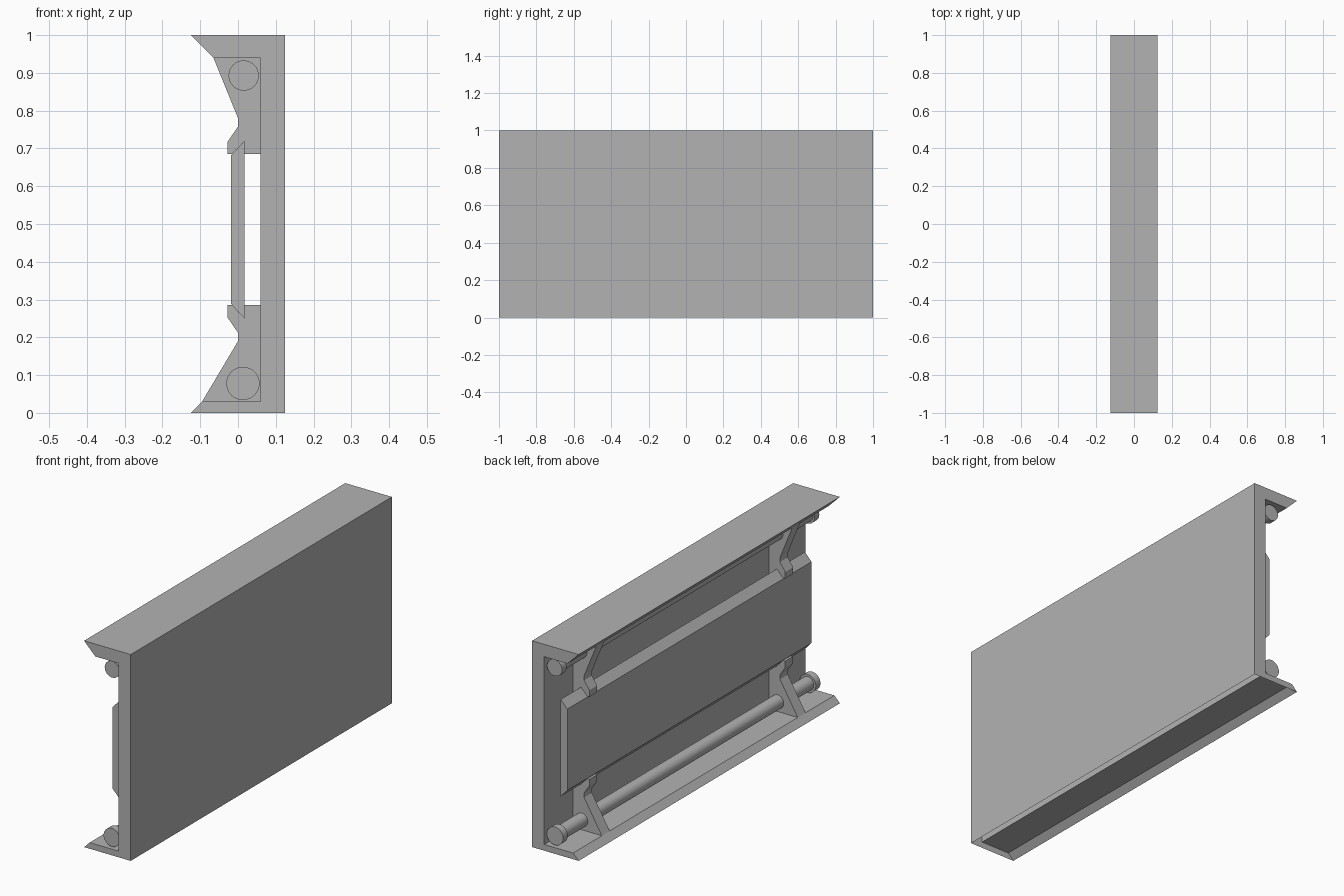
import bpy, bmesh, math
from mathutils import Matrix

cube = bpy.data.objects.get("Cube")
if cube:
    bpy.data.objects.remove(cube, do_unlink=True)

GREY = (0.45, 0.45, 0.45, 1)
grey = bpy.data.materials.new("plain grey")
grey.use_nodes = True
grey.diffuse_color = GREY
grey.node_tree.nodes["Principled BSDF"].inputs["Base Color"].default_value = GREY


def finish(name, bm):
    bmesh.ops.recalc_face_normals(bm, faces=bm.faces[:])
    mesh = bpy.data.meshes.new(name)
    bm.to_mesh(mesh)
    bm.free()
    mesh.materials.append(grey)
    obj = bpy.data.objects.new(name, mesh)
    bpy.context.collection.objects.link(obj)
    return obj


def extrude(name, profile, y0, y1, open_bottom=False):
    """Sweep an (x, z) outline along y."""
    bm = bmesh.new()
    face = bm.faces.new([bm.verts.new((x, y0, z)) for x, z in profile])
    new = bmesh.ops.extrude_face_region(bm, geom=[face], use_keep_orig=True)["geom"]
    moved = [v for v in new if isinstance(v, bmesh.types.BMVert)]
    bmesh.ops.translate(bm, vec=(0, y1 - y0, 0), verts=moved)
    bmesh.ops.recalc_face_normals(bm, faces=bm.faces[:])
    obj_faces = [f for f in bm.faces if all(v.co.z < 0.001 for v in f.verts)]
    if open_bottom:
        bmesh.ops.delete(bm, geom=obj_faces, context="FACES_ONLY")
    return finish(name, bm)


def cylinder(name, x, z, radius, y0, y1):
    bm = bmesh.new()
    place = Matrix.Translation((x, (y0 + y1) / 2, z)) @ Matrix.Rotation(math.pi / 2, 4, "X")
    bmesh.ops.create_cone(bm, cap_ends=True, segments=32, radius1=radius,
                          radius2=radius, depth=abs(y1 - y0), matrix=place)
    obj = finish(name, bm)
    bpy.ops.object.select_all(action="DESELECT")
    bpy.context.view_layer.objects.active = obj
    obj.select_set(True)
    bpy.ops.object.shade_smooth_by_angle(angle=math.radians(40))


# Channel-shaped housing, a shell with an open underside
extrude("housing", [(-0.125, 0), (0.125, 0), (0.125, 1), (-0.125, 1),
                    (-0.065, 0.94), (0.06, 0.94), (0.06, 0.03), (-0.095, 0.03)],
        -1, 1, open_bottom=True)

# Inner panel with mitred long edges
extrude("inner_panel", [(0.017, 0.25), (0.017, 0.72), (-0.018, 0.682), (-0.018, 0.288)],
        -0.935, 0.935)

# Brackets gripping the panel edges
upper = [(0.06, 0.94), (-0.065, 0.94), (0, 0.78), (0, 0.758), (-0.028, 0.717),
         (-0.028, 0.685), (-0.016, 0.685), (0.017, 0.72), (0.017, 0.685), (0.06, 0.685)]
lower = [(0.06, 0.03), (-0.095, 0.03), (0, 0.19), (0, 0.212), (-0.028, 0.253),
         (-0.028, 0.285), (-0.016, 0.285), (0.017, 0.25), (0.017, 0.285), (0.06, 0.285)]
for side, y in (("left", 0.75), ("right", -0.75)):
    extrude("upper_bracket_" + side, upper, y - 0.03, y + 0.03)
    extrude("lower_bracket_" + side, lower, y - 0.03, y + 0.03)

# Tubes with wider end caps
for name, x, z, cap in (("upper", 0.015, 0.893, 0.04), ("lower", 0.013, 0.078, 0.044)):
    cylinder(name + "_tube", x, z, cap * 0.75, -0.96, 0.96)
    for side, s in (("left", 1), ("right", -1)):
        cylinder(name + "_cap_" + side, x, z, cap, s * 0.95, s * 0.985)
